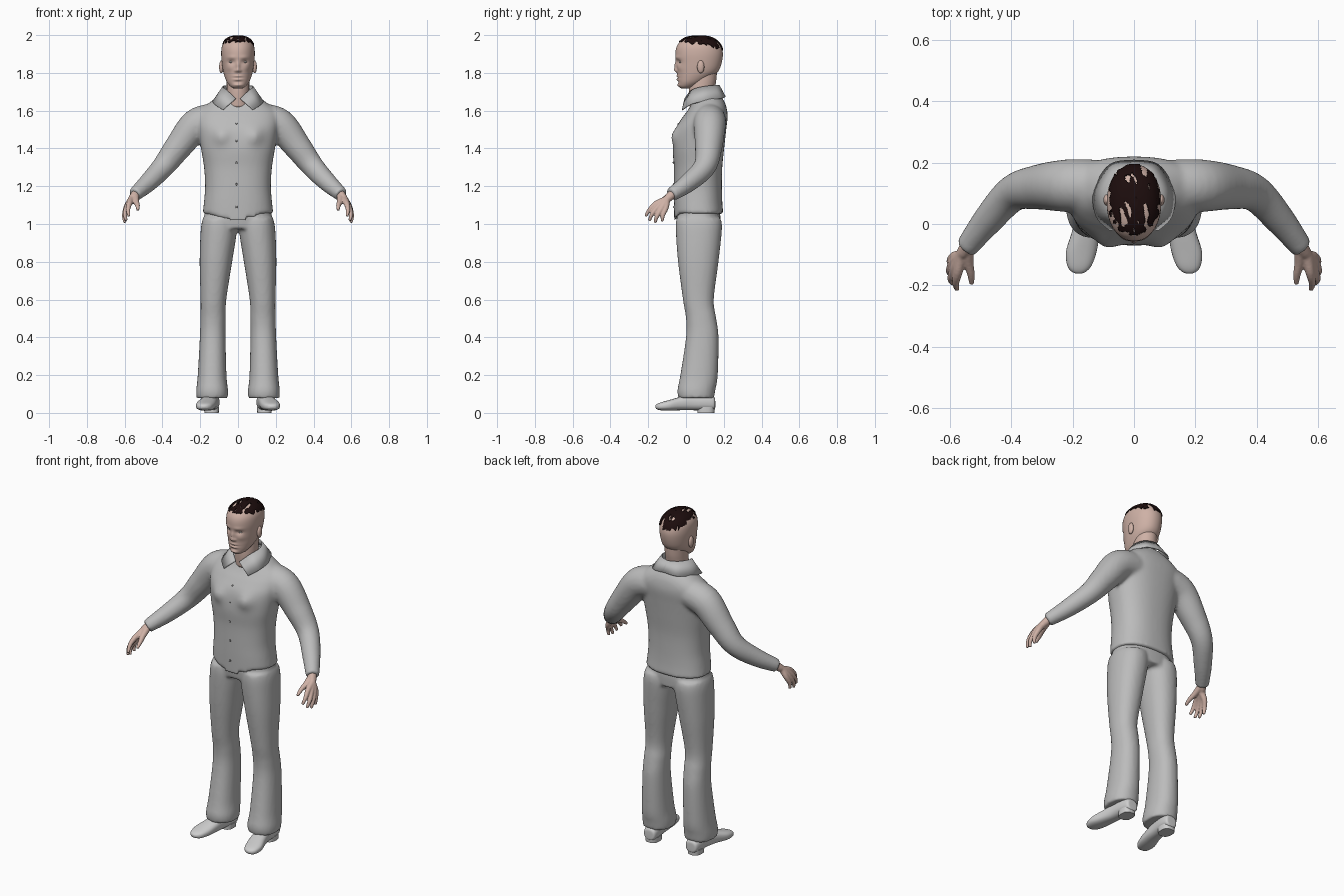
import bpy, bmesh, math
from mathutils import Vector, noise

if "Cube" in bpy.data.objects:
    bpy.data.objects.remove(bpy.data.objects["Cube"])


def material(name, rgb):
    m = bpy.data.materials.new(name)
    m.diffuse_color = (*rgb, 1)
    m.use_nodes = True
    m.node_tree.nodes["Principled BSDF"].inputs["Base Color"].default_value = m.diffuse_color
    return m


SHIRT = material("shirt grey", (0.5, 0.5, 0.5))
PANTS = material("trouser grey", (0.5, 0.5, 0.5))
SHOE = material("shoe pale grey", (0.62, 0.62, 0.62))
SKIN = material("skin", (0.62, 0.44, 0.38))
HAIR = material("dark brown hair", (0.012, 0.004, 0.004))
BUTTON = material("button grey", (0.2, 0.2, 0.2))
EYE = material("eye white", (0.65, 0.6, 0.57))


def spline(pts, k):
    """Smooth curve through tuples of any length."""
    out = []
    for i in range(len(pts) - 1):
        p0, p1, p2, p3 = (pts[max(i - 1, 0)], pts[i], pts[i + 1], pts[min(i + 2, len(pts) - 1)])
        for j in range(k):
            t = j / k
            out.append(tuple(
                0.5 * (2 * b + (c - a) * t + (2 * a - 5 * b + 4 * c - d) * t * t
                       + (3 * b - a - 3 * c + d) * t ** 3)
                for a, b, c, d in zip(p0, p1, p2, p3)))
    return out + [tuple(pts[-1])]


def loft(bm, rings, n=32, e=2.0):
    """Skin superellipse rings given as (centre, u axis, v axis)."""
    def power(c):
        return math.copysign(abs(c) ** (2 / e), c)
    loops = []
    for c, u, v in rings:
        loops.append([bm.verts.new(c + u * power(math.cos(a)) + v * power(math.sin(a)))
                      for a in (2 * math.pi * i / n for i in range(n))])
    for r, s in zip(loops, loops[1:]):
        for i in range(n):
            j = (i + 1) % n
            bm.faces.new((r[i], r[j], s[j], s[i]))
    bm.faces.new(loops[0])
    bm.faces.new(loops[-1])


def upright(bm, prof, cx=0, k=6, n=48, e=2.0):
    """Profile rows: z, front y, back y, half width, x offset."""
    rows = [r if len(r) == 5 else (*r, cx) for r in prof]
    loft(bm, [(Vector((x, (f + b) / 2, z)), Vector((w, 0, 0)), Vector((0, (b - f) / 2, 0)))
              for z, f, b, w, x in spline(rows, k)], n, e)


def tube(bm, path, k=6, n=16, side=1):
    """Round limb along rows of x, y, z, radius."""
    pts = spline([(p[0] * side, *p[1:]) for p in path], k)
    rings = []
    for i, p in enumerate(pts):
        t = (Vector(pts[min(i + 1, len(pts) - 1)][:3]) - Vector(pts[max(i - 1, 0)][:3])).normalized()
        u = t.cross(Vector((0, 1, 0))).normalized()
        rings.append((Vector(p[:3]), u * p[3], t.cross(u) * p[3]))
    loft(bm, rings, n)


def bump(bm, x, z, sx, sz, amount, ymax=0.05):
    """Push the front surface forward (or in, if negative)."""
    for v in bm.verts:
        if v.co.y < ymax:
            v.co.y -= amount * math.exp(-((v.co.x - x) / sx) ** 2 - ((v.co.z - z) / sz) ** 2)


def finish(bm, name, mat, voxel=0, smooth=4):
    bmesh.ops.recalc_face_normals(bm, faces=bm.faces)
    for f in bm.faces:
        f.smooth = True
    me = bpy.data.meshes.new(name)
    bm.to_mesh(me)
    bm.free()
    me.materials.append(mat)
    ob = bpy.data.objects.new(name, me)
    bpy.context.collection.objects.link(ob)
    if voxel:
        m = ob.modifiers.new("blend", 'REMESH')
        m.mode, m.voxel_size, m.use_smooth_shade = 'VOXEL', voxel, True
        m = ob.modifiers.new("soften", 'SMOOTH')
        m.factor, m.iterations = 0.5, smooth
    return ob


def ellipsoid(name, mat, loc, size):
    bm = bmesh.new()
    bmesh.ops.create_uvsphere(bm, u_segments=20, v_segments=12, radius=1)
    for v in bm.verts:
        v.co = Vector(v.co[i] * size[i] + loc[i] for i in range(3))
    return finish(bm, name, mat)


# Shirt: torso with dipped front hem and chest fullness, blended with sleeves
TORSO = [(1.055, -.062, .198, .187), (1.12, -.064, .192, .18), (1.2, -.064, .19, .174),
         (1.3, -.064, .192, .18), (1.4, -.070, .202, .196), (1.5, -.056, .213, .212),
         (1.56, -.022, .22, .217), (1.6, .008, .218, .205), (1.64, .03, .207, .155),
         (1.68, .035, .182, .10), (1.70, .04, .165, .075)]
bm = bmesh.new()
upright(bm, TORSO, e=2.35)
for sx in (-1, 1):
    bump(bm, .09 * sx, 1.465, .038, .042, .024)
for v in bm.verts:
    if v.co.z < 1.12:
        dip = max(0, 1 - (v.co.x / .12) ** 2) * (.045 if v.co.y < .06 else .005)
        v.co.z -= dip * (1.12 - v.co.z) / .065
SLEEVE = [(.12, .125, 1.555, .085), (.22, .125, 1.525, .086), (.315, .12, 1.41, .073),
          (.395, .10, 1.305, .06), (.475, .015, 1.22, .05), (.548, -.078, 1.155, .037)]
for sx in (-1, 1):
    tube(bm, SLEEVE, n=24, side=sx)
finish(bm, "shirt", SHIRT, 0.01, 6)

# Folded collar
top = [(0, .178, 1.735), (.055, .152, 1.735), (.082, .09, 1.728), (.06, .03, 1.71), (.012, -.008, 1.665)]
low = [(0, .21, 1.675), (.08, .195, 1.668), (.132, .11, 1.655), (.125, .025, 1.635), (.08, -.022, 1.605)]


def both_sides(row):
    half = spline(row, 6)
    return [(-x, y, z) for x, y, z in half[:0:-1]] + half


bm = bmesh.new()
a, b = ([bm.verts.new(p) for p in both_sides(r)] for r in (top, low))
for i in range(len(a) - 1):
    bm.faces.new((a[i], a[i + 1], b[i + 1], b[i]))
collar = finish(bm, "collar", SHIRT)
collar.modifiers.new("cloth", 'SOLIDIFY').thickness = 0.006

# Buttons down the front
for z in (1.53, 1.44, 1.325, 1.21, 1.09):
    for lo, hi in zip(TORSO, TORSO[1:]):
        if lo[0] <= z < hi[0]:
            y = lo[1] + (hi[1] - lo[1]) * (z - lo[0]) / (hi[0] - lo[0])
    ellipsoid("button", BUTTON, (-.008, y - .001, z), (.006, .004, .006))

# Trousers: hips blended with two flared legs
bm = bmesh.new()
upright(bm, [(1.10, -.045, .175, .165), (1.04, -.052, .182, .18), (.975, -.045, .18, .186)], e=2.3)
LEG = [(1.03, -.05, .185, .088, .098), (.97, -.054, .19, .096, .101), (.8, -.042, .172, .086, .117),
       (.6, -.016, .147, .068, .130), (.5, 0, .16, .067, .132), (.4, .0, .172, .068, .134),
       (.2, -.03, .168, .076, .137), (.12, -.045, .155, .084, .137), (.078, -.04, .148, .083, .137)]
for sx in (-1, 1):
    upright(bm, [(*r[:4], r[4] * sx) for r in LEG], e=2.2)
finish(bm, "trousers", PANTS, 0.01, 4)

# Shoes: rows of y, x, bottom z, top z, half width
ROWS = [(.155, .138, .03, .06, .018), (.148, .138, .016, .085, .036), (.10, .141, .014, .10, .043),
        (.03, .148, .014, .10, .042), (-.03, .158, .014, .085, .046), (-.09, .172, .012, .068, .050),
        (-.135, .178, .014, .055, .040), (-.155, .180, .02, .046, .024), (-.162, .180, .028, .038, .008)]
for sx, side in ((-1, "right"), (1, "left")):
    bm = bmesh.new()
    loft(bm, [(Vector((x * sx, y, (lo + hi) / 2)), Vector((w, 0, 0)), Vector((0, 0, (hi - lo) / 2)))
              for y, x, lo, hi, w in spline(ROWS, 4)], 28, 2.5)
    finish(bm, side + "_shoe", SHOE)
    bm = bmesh.new()
    upright(bm, [(0, .06, .15, .038), (.03, .06, .152, .040)], .14 * sx, 1, 28, 2.6)
    ob = finish(bm, side + "_shoe_heel", SHOE)
    for p in ob.data.polygons:
        p.use_smooth = len(p.vertices) == 4

# Hands: each finger runs from the wrist, so the palm fills in between
FINGERS = [[(.575, -.158, 1.108), (.582, -.193, 1.075), (.577, -.214, 1.042)],
           [(.585, -.142, 1.097), (.598, -.178, 1.055), (.592, -.194, 1.018)],
           [(.590, -.124, 1.090), (.603, -.153, 1.043), (.598, -.164, 1.007)],
           [(.588, -.106, 1.088), (.601, -.122, 1.047), (.599, -.126, 1.014)]]
for sx, side in ((-1, "right"), (1, "left")):
    bm = bmesh.new()
    for kn, mid, tip in FINGERS:
        tube(bm, [(.538, -.064, 1.165, .024), (.562, -.10, 1.132, .020), (*kn, .0155), (*mid, .0115),
                  (*tip, .008)], 4, 12, sx)
    tube(bm, [(.542, -.08, 1.15, .02), (.540, -.125, 1.122, .0165), (.532, -.165, 1.098, .0125),
              (.530, -.195, 1.075, .008)], 4, 12, sx)
    finish(bm, side + "_hand", SKIN, 0.004, 3)

# Neck
bm = bmesh.new()
upright(bm, [(1.62, .02, .15, .066), (1.70, .015, .15, .06), (1.76, .02, .16, .06), (1.82, .03, .165, .06)])
finish(bm, "neck", SKIN)

# Head with sculpted face
bm = bmesh.new()
upright(bm, [(1.718, -.026, .02, .022), (1.728, -.038, .05, .04), (1.75, -.043, .095, .058),
             (1.78, -.045, .14, .071), (1.81, -.047, .172, .079), (1.85, -.051, .188, .085),
             (1.90, -.056, .195, .089), (1.94, -.049, .186, .085), (1.97, -.026, .162, .069),
             (1.987, .006, .13, .045), (1.994, .05, .09, .014)], k=8, n=96, e=2.1)
for sx in (-1, 1):
    bump(bm, .035 * sx, 1.858, .018, .012, -.010)     # eye sockets
    bump(bm, .034 * sx, 1.882, .024, .009, .004)      # brows
    bump(bm, .045 * sx, 1.825, .018, .016, .004)      # cheekbones
    bump(bm, .012 * sx, 1.811, .007, .007, .007)      # nostrils
bump(bm, 0, 1.838, .009, .022, .011)                  # nose bridge
bump(bm, 0, 1.815, .010, .011, .013)                  # nose tip
for z, amt in ((1.782, .006), (1.774, -.005), (1.766, .007), (1.752, -.004), (1.735, .006)):
    bump(bm, 0, z, .022, .006, amt)                   # lips and chin

# Patchy cropped hair lifted off the scalp
hair = bm.copy()
bmesh.ops.recalc_face_normals(hair, faces=hair.faces)
hair.normal_update()
bmesh.ops.subdivide_edges(hair, edges=[e for e in hair.edges if e.verts[0].co.z > 1.87],
                          cuts=1, use_grid_fill=True)
hair.normal_update()


def bald(face):
    p = face.calc_center_median()
    edge = 1.962 - .28 * max(0, p.y - .06) + .018 * noise.noise(Vector((p.x * 45, p.y * 45, p.z * 45)))
    gap = noise.noise(Vector((p.x * 70 + p.y * 12, p.y * 24, 3.3)))
    return p.z < edge or p.y < -.033 or gap < -.33


bmesh.ops.delete(hair, geom=[f for f in hair.faces if bald(f)], context='FACES')
for v in hair.verts:
    v.co += v.normal * .005
finish(bm, "head", SKIN)
crop = finish(hair, "hair", HAIR)
m = crop.modifiers.new("thickness", 'SOLIDIFY')
m.thickness, m.offset = .006, -1

# Eyes and ears
for sx, side in ((-1, "right"), (1, "left")):
    ellipsoid(side + "_eye", EYE, (.035 * sx, -.027, 1.858), (.013, .010, .006))
    ellipsoid(side + "_ear", SKIN, (.088 * sx, .078, 1.832), (.012, .019, .034))
